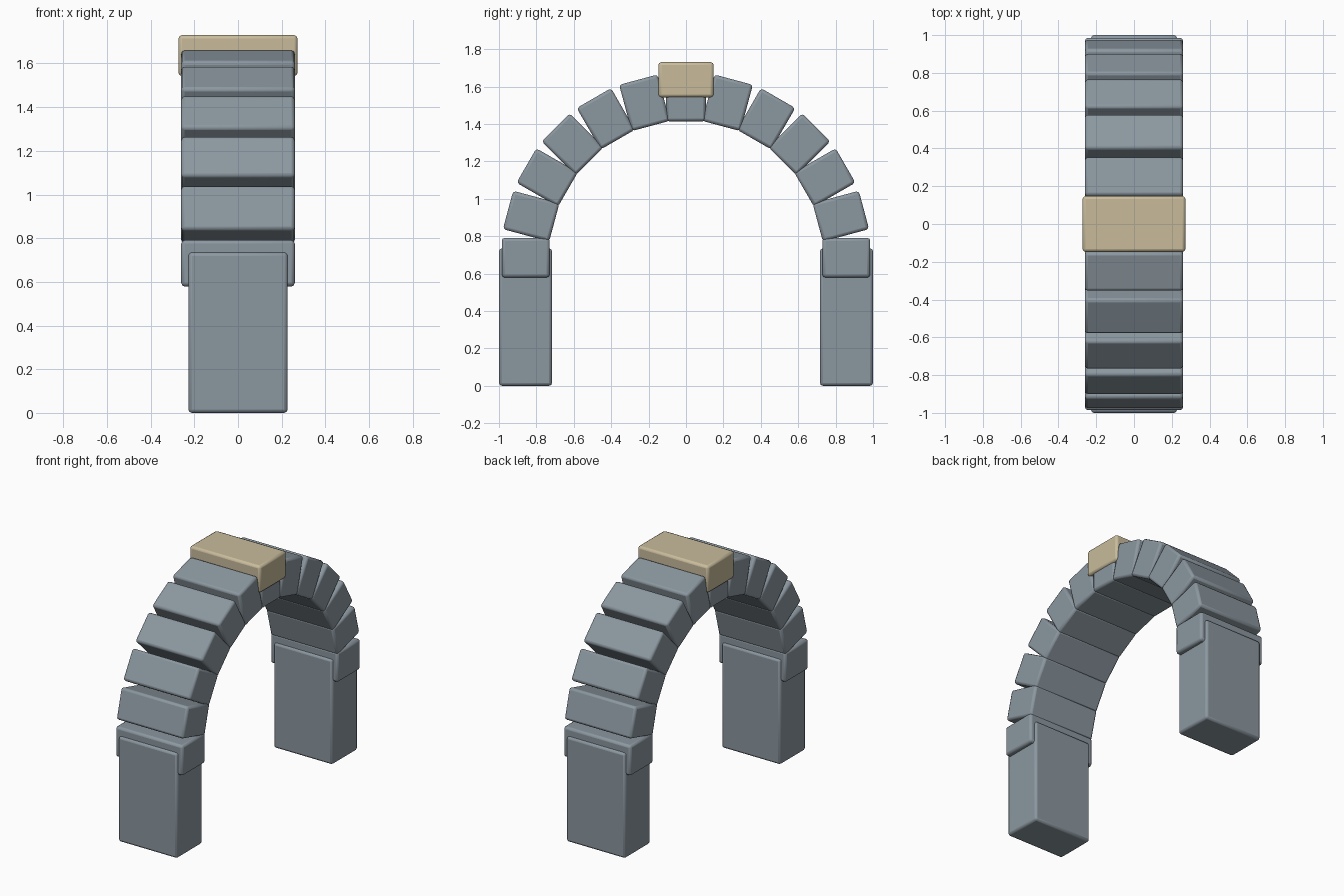
import bpy
import math
from mathutils import Matrix, Vector

cube = bpy.data.objects.get("Cube")
if cube:
    bpy.data.objects.remove(cube, do_unlink=True)


def make_material(name, rgb):
    mat = bpy.data.materials.new(name)
    mat.use_nodes = True
    color = (*rgb, 1.0)
    mat.diffuse_color = color
    mat.node_tree.nodes["Principled BSDF"].inputs["Base Color"].default_value = color
    return mat


stone = make_material("blue grey stone", (0.26, 0.31, 0.35))
sandstone = make_material("pale sandstone", (0.58, 0.50, 0.33))


def block(name, size, center, mat, tilt=0.0, bevel=0.016):
    """Rounded stone block, tilted about the x axis."""
    bpy.ops.mesh.primitive_cube_add(size=1)
    obj = bpy.context.object
    obj.name = name
    obj.data.transform(Matrix.Diagonal((*size, 1)))
    obj.location = Vector(center)
    obj.rotation_euler.x = tilt
    obj.data.materials.append(mat)
    mod = obj.modifiers.new("worn edges", 'BEVEL')
    mod.width = bevel
    mod.segments = 2
    bpy.ops.object.shade_smooth_by_angle(angle=math.radians(30))
    return obj


# Upright piers
for side, label in ((-1, "front"), (1, "back")):
    block(f"{label}_pier", (0.455, 0.284, 0.735), (0, side * 0.858, 0.3675), stone)

# Ring of arch stones
SPRING_Z, RADIUS, STONES = 0.685, 0.857, 13
for i in range(STONES):
    angle = math.pi * i / (STONES - 1)
    center = (0, RADIUS * math.cos(angle), SPRING_Z + RADIUS * math.sin(angle))
    block(f"arch_stone_{i + 1}", (0.52, 0.256, 0.212), center, stone, angle)

# Keystone cap
block("keystone", (0.545, 0.296, 0.188), (0, 0, 1.636), sandstone)
